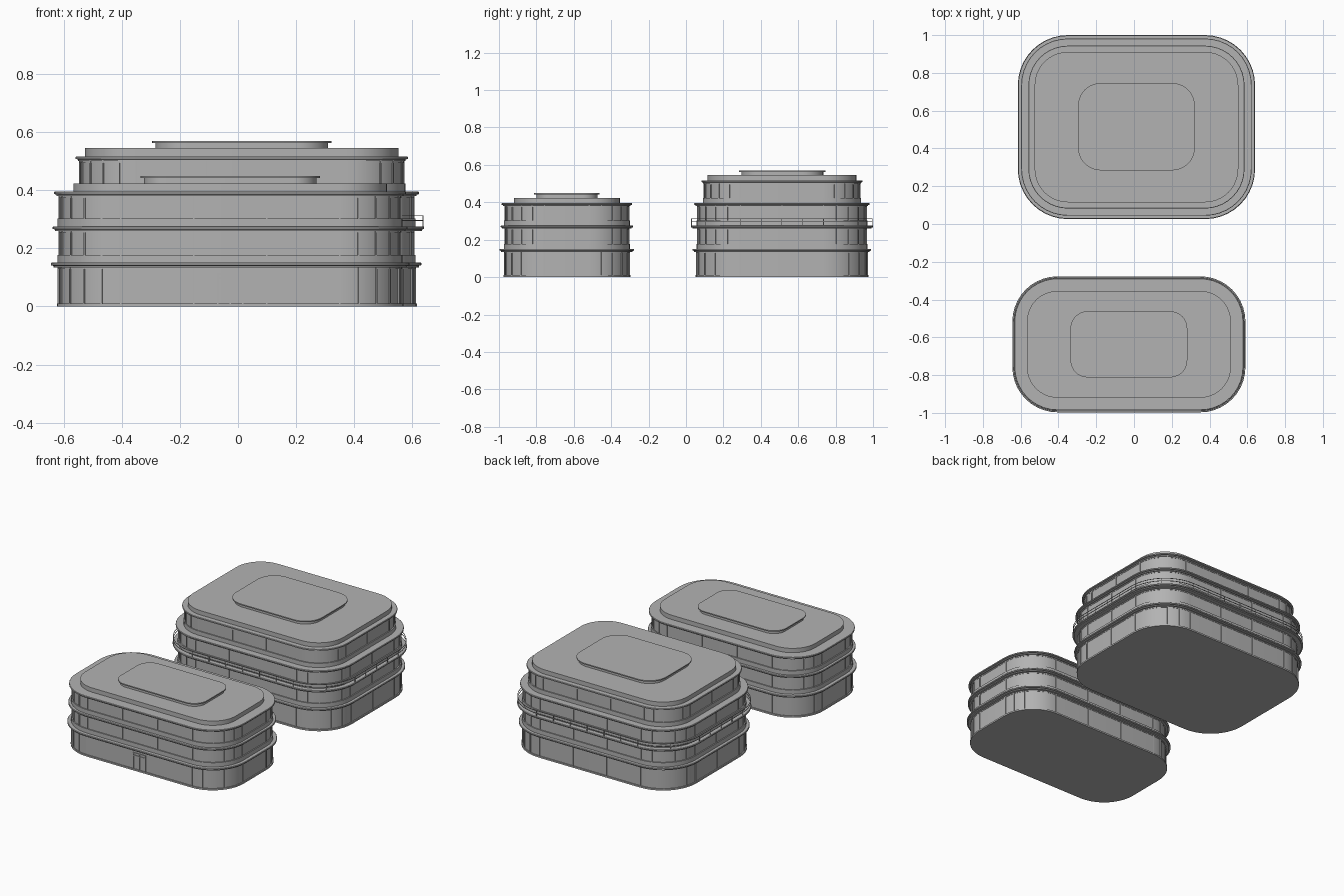
import bpy, bmesh, math
from mathutils import Matrix, Vector

cube = bpy.data.objects.get("Cube")
if cube:
    bpy.data.objects.remove(cube, do_unlink=True)

grey = bpy.data.materials.new("plain grey")
grey.use_nodes = True
grey.diffuse_color = (0.45, 0.45, 0.45, 1)
grey.node_tree.nodes["Principled BSDF"].inputs["Base Color"].default_value = (0.45, 0.45, 0.45, 1)

SEG = 10   # facets per rounded corner


def finish(name, bm):
    bmesh.ops.recalc_face_normals(bm, faces=bm.faces)
    mesh = bpy.data.meshes.new(name)
    bm.to_mesh(mesh)
    bm.free()
    mesh.materials.append(grey)
    obj = bpy.data.objects.new(name, mesh)
    bpy.context.collection.objects.link(obj)
    bpy.ops.object.select_all(action='DESELECT')
    obj.select_set(True)
    bpy.context.view_layer.objects.active = obj
    bpy.ops.object.shade_smooth_by_angle(angle=math.radians(25))


def outline(plan, inset):
    """Rounded rectangle as (x, y, angle of the outward direction)."""
    cx, cy, hx, hy, r = plan
    points = []
    for i, (sx, sy) in enumerate([(1, 1), (-1, 1), (-1, -1), (1, -1)]):
        for k in range(SEG + 1):
            a = math.pi / 2 * (i + k / SEG)
            points.append((cx + sx * (hx - r) + (r - inset) * math.cos(a),
                           cy + sy * (hy - r) + (r - inset) * math.sin(a), a))
    return points


def sweep(name, plan, profile, ring=False):
    """Carry an (inset, z) profile around the plan; cap it unless it is a ring."""
    bm = bmesh.new()
    loops = [[bm.verts.new((x, y, z)) for x, y, a in outline(plan, inset)]
             for inset, z in profile]
    pairs = list(zip(loops, loops[1:]))
    if ring:
        pairs.append((loops[-1], loops[0]))
    else:
        bm.faces.new(loops[0])
        bm.faces.new(loops[-1])
    for low, high in pairs:
        for i in range(len(low)):
            j = (i + 1) % len(low)
            bm.faces.new((low[i], low[j], high[j], high[i]))
    finish(name, bm)


def box(bm, x, y, z0, z1, angle, width, depth):
    m = (Matrix.Translation((x, y, (z0 + z1) / 2)) @ Matrix.Rotation(angle, 4, 'Z')
         @ Matrix.Diagonal((depth, width, z1 - z0, 1)))
    bmesh.ops.create_cube(bm, size=1, matrix=m)


def posts(name, plan, inset, z0, z1, splits, width, depth, step=2):
    """Uprights at corner facets and at even splits of the straight walls."""
    bm = bmesh.new()
    pts = outline(plan, inset)
    n = SEG + 1
    for c in range(4):
        corner = pts[c * n:(c + 1) * n]
        for x, y, a in corner[::step]:
            box(bm, x, y, z0, z1, a, width, depth)
        start, end = corner[-1], pts[(c + 1) * n % len(pts)]
        count = splits[c % 2]
        for k in range(1, count):
            p = Vector(start[:2]).lerp(Vector(end[:2]), k / count)
            box(bm, p.x, p.y, z0, z1, start[2], width, depth)
    finish(name, bm)


def slab(name, plan, inset, z):
    """Floor edge with a stepped, slightly eased lip."""
    sweep(name, plan, [(inset + 0.008, z - 0.016), (inset + 0.008, z - 0.011),
                       (inset, z - 0.009), (inset, z - 0.002), (inset + 0.002, z)])


def floor(name, plan, inset, z0, z1, splits, sill=True):
    """Glazed storey: wall, sill band, head rail and mullions."""
    base = z0 + (0.028 if sill else 0.01)
    sweep(name + "_glazing", plan, [(inset, z0), (inset, z1)])
    sweep(name + "_sill", plan, [(inset - 0.007, z0), (inset - 0.007, base)])
    sweep(name + "_head_rail", plan, [(inset - 0.002, z1 - 0.008), (inset - 0.002, z1)])
    posts(name + "_mullions", plan, inset, base, z1, splits, 0.006, 0.008)


def roof(name, plan, inset, z, cap_plan):
    """Stepped parapet with a raised, lipped centre."""
    sweep(name + "_parapet", plan, [(inset, z), (inset, z + 0.028)])
    top = z + 0.028
    sweep(name + "_raised_centre", cap_plan, [(0.012, top), (0.012, top + 0.018),
                                              (0, top + 0.018), (0, top + 0.025)])


# Front building: three storeys
small = (-0.027, -0.637, 0.617, 0.36, 0.24)
small_cap = (-0.027, -0.637, 0.309, 0.175, 0.09)
bays = (3, 1)
floor("front_ground_floor", small, 0.027, 0, 0.137, bays, sill=False)
slab("front_first_slab", small, 0, 0.151)
floor("front_middle_floor", small, 0.03, 0.15, 0.262, bays)
slab("front_second_slab", small, 0.006, 0.276)
floor("front_upper_floor", small, 0.03, 0.275, 0.382, bays)
slab("front_roof_slab", small, 0.011, 0.396)
roof("front_roof", small, 0.077, 0.396, small_cap)

# Entrance doors, set on the middle of the front wall
bm = bmesh.new()
door_x, door_y = small[0], small[1] - small[3] + 0.027
for offset in (-0.043, 0, 0.043):
    box(bm, door_x + offset, door_y, 0, 0.115, 0, 0.008, 0.005)
for z in (0.094, 0.11):
    box(bm, door_x, door_y, z, z + 0.005, 0, 0.008, 0.09)
finish("entrance_doors", bm)

# Rear building: four storeys, the top one set back
large = (0.013, 0.513, 0.628, 0.487, 0.265)
large_cap = (0.013, 0.515, 0.309, 0.231, 0.12)
bays = (3, 2)
floor("rear_ground_floor", large, 0.032, 0, 0.137, bays, sill=False)
slab("rear_first_slab", large, 0.01, 0.151)
floor("rear_second_floor", large, 0.037, 0.15, 0.262, bays)
slab("rear_balcony_slab", large, 0, 0.276)
floor("rear_third_floor", large, 0.037, 0.275, 0.382, bays)
slab("rear_third_slab", large, 0.018, 0.396)
floor("rear_top_floor", large, 0.071, 0.395, 0.502, bays)
slab("rear_roof_slab", large, 0.056, 0.517)
roof("rear_roof", large, 0.089, 0.517, large_cap)

# Balcony railing around the rear building
for part, z in (("top", 0.311), ("middle", 0.294)):
    sweep("railing_" + part + "_bar", large,
          [(0.002, z), (0.005, z), (0.005, z + 0.003), (0.002, z + 0.003)], ring=True)
posts("railing_posts", large, 0.0035, 0.275, 0.312, (6, 4), 0.003, 0.003, step=5)
